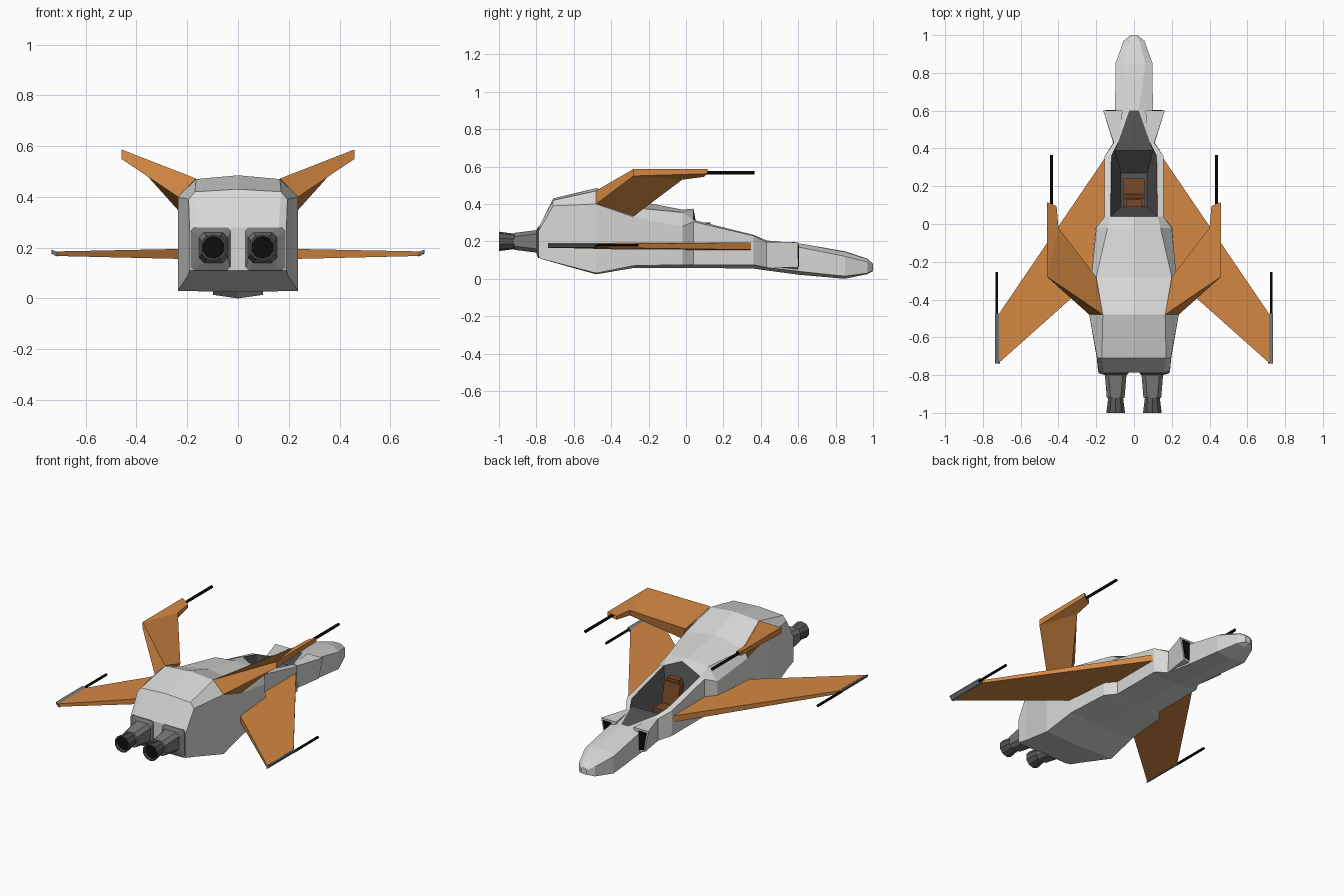
import bpy, bmesh, math
from mathutils import Vector

if "Cube" in bpy.data.objects:
    bpy.data.objects.remove(bpy.data.objects["Cube"])


def mat(name, r, g, b):
    m = bpy.data.materials.new(name)
    m.diffuse_color = (r, g, b, 1)
    m.use_nodes = True
    m.node_tree.nodes["Principled BSDF"].inputs["Base Color"].default_value = m.diffuse_color
    return m


HULL = mat("light_grey", .68, .68, .67)
ORANGE = mat("orange", .66, .245, .055)
MID = mat("mid_grey", .19, .19, .19)
DARK = mat("dark_grey", .09, .09, .09)
BLACK = mat("black", .004, .004, .004)
BROWN = mat("brown", .19, .066, .02)


def build(name, verts, faces, material, flip=False):
    me = bpy.data.meshes.new(name)
    me.from_pydata(verts, [], faces)
    bm = bmesh.new()
    bm.from_mesh(me)
    bmesh.ops.recalc_face_normals(bm, faces=bm.faces)
    if flip:
        bmesh.ops.reverse_faces(bm, faces=bm.faces)
    bm.to_mesh(me)
    bm.free()
    me.materials.append(material)
    ob = bpy.data.objects.new(name, me)
    bpy.context.collection.objects.link(ob)
    return ob


def mirror(ob):
    ob.modifiers.new("mirror", 'MIRROR').use_mirror_merge = False
    return ob


def loft(name, rings, material, skip=(), caps=True):
    n = len(rings[0])
    verts = [p for r in rings for p in r]
    faces = []
    for i in range(len(rings) - 1):
        for j in range(n):
            if (i, j) in skip:
                continue
            k = (j + 1) % n
            faces.append((i*n + j, i*n + k, (i+1)*n + k, (i+1)*n + j))
    if caps:
        faces.append(tuple(range(n)))
        faces.append(tuple(range(len(verts) - n, len(verts))))
    return build(name, verts, faces, material)


def box(name, x0, x1, y0, y1, z0, z1, material, lean=0):
    rings = [[(x0, y0 + d, z), (x1, y0 + d, z), (x1, y1 + d, z), (x0, y1 + d, z)]
             for z, d in ((z0, 0), (z1, lean))]
    return loft(name, rings, material)


def circle(cx, cz, r, y, n):
    return [(cx + r*math.cos(2*math.pi*(i + .5)/n), y,
             cz + r*math.sin(2*math.pi*(i + .5)/n)) for i in range(n)]


def chamfered(cx, cz, hx, hz, c, y):
    pts = [(hx, c - hz), (hx, hz - c), (hx - c, hz), (c - hx, hz),
           (-hx, hz - c), (-hx, c - hz), (c - hx, -hz), (hx - c, -hz)]
    return [(cx + x, y, cz + z) for x, z in pts]


# Fuselage: y, bottom centre z, bottom edge, side top, shoulder, top centre z
sections = [
    (-.785, .11, (.19, .11), (.19, .26), (.16, .28), .28),
    (-.71, .088, (.197, .09), (.195, .39), (.17, .42), .43),
    (-.48, .024, (.237, .03), (.237, .40), (.165, .47), .485),
    (-.28, .058, (.225, .07), (.225, .33), (.20, .38), .42),
    (-.02, .058, (.205, .075), (.20, .28), (.14, .355), .37),
    (.04, .058, (.155, .075), (.155, .305), (.125, .315), .375),
    (.36, .055, (.155, .075), (.155, .23), (.12, .235), .235),
    (.43, .045, (.11, .06), (.107, .195), (.085, .205), .205),
    (.60, .022, (.10, .04), (.10, .17), (.025, .19), .19),
    (.85, 0, (.098, .014), (.098, .12), (.06, .143), .147),
    (.97, .025, (.055, .03), (.055, .09), (.03, .105), .107),
    (1.0, .04, (.018, .042), (.018, .07), (.01, .078), .08),
]
rings = []
for y, zb, e, s, h, zt in sections:
    right = [(x, y, z) for x, z in (e, s, h)]
    rings.append([(0, y, zb)] + right + [(0, y, zt)]
                 + [(-x, yy, z) for x, yy, z in reversed(right)])
opening = {(i, j) for i in (5, 6, 7) for j in (3, 4)}
loft("fuselage", rings, HULL, skip=opening)

# Cockpit tub: right-hand points followed by their mirrored copies
half = [(.125, .04, .315), (.12, .36, .235), (.10, .39, .205), (.085, .43, .205),
        (.025, .60, .19), (.07, .09, .10), (.07, .27, .10)]
tub = half + [(-x, y, z) for x, y, z in half] + [(0, .04, .375)]
build("cockpit_tub", tub, [
    (0, 1, 6, 5), (7, 8, 13, 12), (1, 2, 6), (8, 9, 13), (1, 3, 2), (8, 10, 9),
    (2, 9, 13, 6), (2, 3, 10, 9), (3, 4, 11, 10), (5, 6, 13, 12),
    (0, 14, 7, 12, 5)], DARK, flip=True)

# Pilot seat
box("seat_base", -.055, .055, .10, .24, .10, .15, BROWN)
box("seat_back", -.055, .055, .12, .16, .15, .28, BROWN, lean=-.025)
box("seat_headrest", -.04, .04, .09, .13, .28, .30, BROWN)

# Side intakes beside the nose
mirror(loft("intake", [
    [(.08, .43, .06), (.11, .43, .06), (.108, .43, .197), (.08, .43, .2)],
    [(.08, .60, .045), (.135, .60, .06), (.163, .60, .195), (.06, .60, .195)]], HULL))
mirror(loft("intake_mouth", [
    [(.095, y, .065), (.13, y, .072), (.15, y, .183), (.095, y, .183)]
    for y in (.598, .604)], BLACK))

# Lower main wings
plan = [(.14, .37), (.715, -.475), (.715, -.735), (.21, -.285), (.14, -.285)]
thick = [(.155, .195), (.167, .185), (.167, .185), (.155, .195), (.155, .195)]
mirror(loft("main_wing", [[(x, y, t[k]) for (x, y), t in zip(plan, thick)]
                          for k in (0, 1)], ORANGE))
mirror(loft("wing_tip_plate", [
    [(.71, y, .165), (.722, y, .168), (.735, y, .183), (.735, y, .192), (.715, y, .184)]
    for y in (-.738, -.475)], MID))
mirror(loft("wing_gun", [circle(.727, .18, .008, y, 8) for y in (-.49, -.255)], BLACK))

# Upper swept wings with forward tip pods
top = [(.165, -.48, .472), (.46, -.28, .587), (.46, .115, .587),
       (.41, .095, .567), (.40, -.02, .562), (.20, -.28, .40)]
bottom = [(.237, -.48, .40), (.46, -.28, .55), (.46, .115, .562),
          (.41, .095, .545), (.40, -.02, .53), (.225, -.28, .335)]
faces = [(i, (i+1) % 6, (i+1) % 6 + 6, i + 6) for i in range(6)]
for o in (0, 6):
    faces += [(o, o+1, o+4, o+5), (o+1, o+2, o+3, o+4)]
mirror(build("upper_wing", top + bottom, faces, ORANGE))
mirror(loft("upper_gun", [circle(.436, .567, .009, y, 8) for y in (.09, .365)], BLACK))

# Twin engines
EX, EZ = .097, .2
mirror(loft("engine_housing", [
    chamfered(.108, .195, .078, .085, .012, -.77),
    chamfered(.108, .195, .078, .085, .012, -.79),
    chamfered(EX, EZ, .057, .06, .02, -.80),
    chamfered(EX, EZ, .047, .045, .02, -.92)], MID))
mirror(loft("engine_nozzle", [
    circle(EX, EZ, .04, -.91, 10), circle(EX, EZ, .052, -1.0, 10),
    circle(EX, EZ, .045, -1.0, 10), circle(EX, EZ, .035, -.95, 10)], DARK))
mirror(loft("exhaust_core", [circle(EX, EZ, .044, y, 10) for y in (-.985, -.98)], BLACK))
